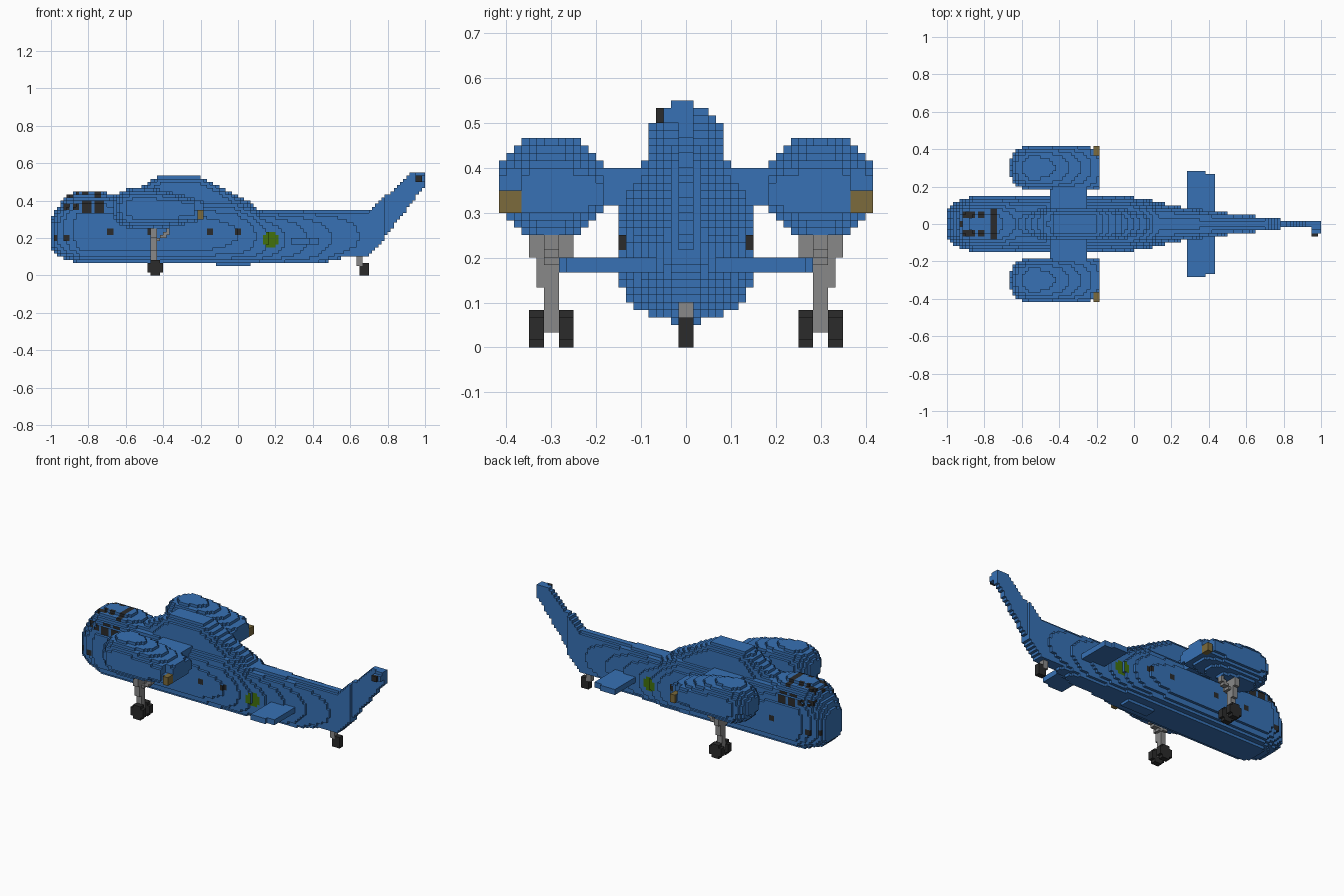
import bpy, bmesh, math
from mathutils import Vector

S = 1 / 60  # edge of one block

cube = bpy.data.objects.get("Cube")
if cube:
    bpy.data.objects.remove(cube, do_unlink=True)


def material(name, r, g, b):
    m = bpy.data.materials.new(name)
    m.use_nodes = True
    m.diffuse_color = (r, g, b, 1)
    bsdf = next(n for n in m.node_tree.nodes if n.type == 'BSDF_PRINCIPLED')
    bsdf.inputs["Base Color"].default_value = (r, g, b, 1)
    bsdf.inputs["Roughness"].default_value = 0.8
    return m


BLUE = material("paint blue", .038, .165, .46)
DARK = material("dark rubber and glass", .024, .024, .024)
GREY = material("strut grey", .25, .25, .25)
BRASS = material("exhaust brass", .2, .145, .045)
GREEN = material("marking green", .055, .165, .004)

SIDES = ((-1, (1, 0, 0)), (1, (1, 0, 0)), (-1, (0, 1, 0)),
         (1, (0, 1, 0)), (-1, (0, 0, 1)), (1, (0, 0, 1)))


def blocks(name, lo, hi, mats, inside=lambda x, y, z: True, paint=None):
    """Fill a region with blocks wherever inside() holds, keeping only outer faces."""
    a = [round(v / S) for v in lo]
    b = [round(v / S) for v in hi]
    cells = {(i, j, k) for i in range(a[0], b[0]) for j in range(a[1], b[1])
             for k in range(a[2], b[2])
             if inside((i + .5) * S, (j + .5) * S, (k + .5) * S)}
    bm = bmesh.new()
    verts = {}

    def vert(p):
        key = tuple(round(v * 2) for v in p)
        if key not in verts:
            verts[key] = bm.verts.new(p * S)
        return verts[key]

    for c in sorted(cells):
        centre = Vector(c) + Vector((.5, .5, .5))
        for sign, axis in SIDES:
            n = Vector(axis) * sign
            if tuple(int(c[q] + n[q]) for q in range(3)) in cells:
                continue
            u = Vector((axis[2], axis[0], axis[1])) / 2
            w = n.cross(u)
            f = bm.faces.new([vert(centre + n / 2 + d)
                              for d in (u + w, w - u, -u - w, u - w)])
            if paint:
                f.material_index = paint(*(centre * S), n)
    bm.normal_update()
    mesh = bpy.data.meshes.new(name)
    bm.to_mesh(mesh)
    bm.free()
    for m in mats:
        mesh.materials.append(m)
    ob = bpy.data.objects.new(name, mesh)
    bpy.context.collection.objects.link(ob)
    return ob


def along(points, x):
    """Linear interpolation through a short profile."""
    for (x0, v0), (x1, v1) in zip(points, points[1:]):
        if x <= x1:
            return v0 + (v1 - v0) * max(0, (x - x0) / (x1 - x0))
    return points[-1][1]


# Fuselage profiles: roof, belly and half width along the length
ROOF = [(-1, .29), (-.97, .35), (-.92, .42), (-.87, .44), (-.72, .44), (-.62, .415),
        (0, .4), (.13, .34), (.69, .338)]
BELLY = [(-1, .14), (-.96, .105), (-.85, .067), (.42, .067), (.56, .1), (.69, .1)]
WIDTH = [(-1, .08), (-.95, .115), (-.85, .15), (-.2, .15), (0, .138), (.1, .12),
         (.2, .095), (.43, .062), (.6, .042), (.69, .033)]


def in_fuselage(x, y, z):
    t, b, w = along(ROOF, x), along(BELLY, x), along(WIDTH, x)
    mid = b + (t - b) * .48
    if z > mid:
        n, v = 2.3, (z - mid) / (t - mid + .006)
    else:
        n, v = 2.8, (mid - z) / (mid - b + .006)
    return v < 1 and abs(y) < w * (1 - v ** n) ** (1 / n) + .004


CABIN_WINDOWS = [(-.91, .37, .018), (-.865, .365, .018), (-.81, .367, .027),
                 (-.742, .367, .027)]
PORTHOLES = [(x, .235, .017) for x in (-.685, -.47, -.155, 0)] + \
            [(x, .2, .014) for x in (-.975, -.92)]
ROOF_PANES = [(-.75, 0, .018, .08), (-.815, .053, .022, .022),
              (-.87, .055, .012, .018), (-.905, .052, .015, .015), (-.93, 0, .012, .017)]


def fuselage_paint(x, y, z, n):
    if abs(n.y) > .5 and math.hypot(x - .175, z - .195) < .042:
        return 2
    if abs(y) > .05 and n.z < .5:
        for cx, cz, r in CABIN_WINDOWS + PORTHOLES:
            if max(abs(x - cx), abs(z - cz)) < r:
                return 1
    if z > .395:
        for cx, cy, rx, ry in ROOF_PANES:
            if abs(x - cx) < rx and abs(abs(y) - cy) < ry:
                return 1
    return 0


blocks("fuselage", (-1, -.2, 0), (.7, .2, .5), [BLUE, DARK, GREEN],
       in_fuselage, fuselage_paint)
blocks("belly_fairing", (-.117, -.033, .05), (.067, .033, .083), [BLUE])

# Engine deck hump on the roof, rounded off towards its top
DECK = [(-.65, .40), (-.6, .435), (-.5, .48), (-.42, .535), (-.22, .535), (-.14, .5),
        (-.05, .45), (.05, .40), (.14, .335)]


def in_deck(x, y, z):
    ends = 1 - abs((x + .26) / .42) ** 3
    depth = along(DECK, x) - z
    return ends > 0 and depth > 0 and \
        abs(y) < .085 * ends ** .5 * min(1, depth / .06) ** .25


blocks("engine_deck", (-.67, -.1, .3), (.15, .1, .55), [BLUE], in_deck)

# Tail fin, swept up from the boom
FIN_TOP = [(.45, .336), (.69, .336), (.93, .55), (1, .55)]
FIN_BOTTOM = [(.45, .1), (.67, .1), (.72, .12), (.86, .3), (1, .48)]
blocks("tail_fin", (.5, -.033, .08), (1, .033, .55), [BLUE],
       lambda x, y, z: along(FIN_BOTTOM, x) < z < along(FIN_TOP, x)
       and abs(y) < (.033 if x < .78 else .018))
blocks("tail_rotor_gearbox", (.95, -.033, .5), (1, -.017, .55), [BLUE])
blocks("tail_rotor_hub", (.95, -.05, .5), (1, -.033, .533), [BLUE])
blocks("tail_rotor_cap", (.95, -.067, .5), (.983, -.05, .533), [DARK])

# Horizontal stabiliser
blocks("stabiliser", (.283, -.283, .167), (.433, .283, .2), [BLUE],
       lambda x, y, z: abs(y) < .267 or x < .39)

# Tail wheel
blocks("tail_wheel_strut", (.633, -.017, .05), (.667, .017, .117), [GREY])
blocks("tail_wheel", (.65, -.017, 0), (.7, .017, .067), [DARK])


def in_pod(x, y, z):
    """Blunt egg that flattens into a wide wedge at the rear."""
    if x > -.233 and abs(y) > .367:
        return False
    if x < -.52:
        u = (-.52 - x) / .152
        height = width = max(0, 1 - u ** 2.6) ** .5
    else:
        u = (x + .52) / .333
        height, width = 1 - .58 * u ** 1.6, 1
    v = (z - .358 + .012 * min(u, 1) * (x > -.52)) / (.112 * height + .001)
    h = (abs(y) - .3) / (.121 * width + .001)
    return abs(h) ** 2.2 + abs(v) ** 2.2 < 1


# Everything carried on each stub wing, mirrored across the body
for s, side in ((-1, "near"), (1, "far")):
    def box(part, x, y, z, mat, inside=lambda x, y, z: True):
        y = sorted((s * y[0], s * y[1]))
        blocks(side + "_" + part, (x[0], y[0], z[0]), (x[1], y[1], z[1]), [mat], inside)

    box("stub_wing", (-.45, -.25), (.05, .25), (.317, .4), BLUE)
    box("engine_pod", (-.7, -.183), (.167, .433), (.233, .483), BLUE, in_pod)
    box("exhaust", (-.217, -.183), (.367, .417), (.3, .35), BRASS)
    box("exhaust_root", (-.25, -.217), (.367, .4), (.3, .35), BLUE)
    box("pod_vent", (-.45, -.433), (.4, .417), (.383, .4), DARK)

    # Main landing gear: leg, collar, brace and twin wheels
    box("leg", (-.467, -.433), (.283, .317), (.033, .283), GREY)
    box("leg_collar", (-.467, -.433), (.267, .333), (.133, .283), GREY,
        lambda x, y, z: z > .183 or abs(y) > .3)
    box("leg_crossbar", (-.467, -.433), (.25, .35), (.2, .25), GREY)
    box("leg_brace", (-.433, -.367), (.283, .317), (.167, .267), GREY,
        lambda x, y, z: abs(z - .185 - (x + .433) * .9) < .014)
    for part, y in (("inner_wheel", (.25, .283)), ("outer_wheel", (.317, .35))):
        box(part, (-.483, -.4), y, (0, .083), DARK,
            lambda x, y, z: math.hypot(x + .4417, z - .0417) < .044)
    box("axle", (-.45, -.433), (.267, .333), (.033, .05), GREY)
